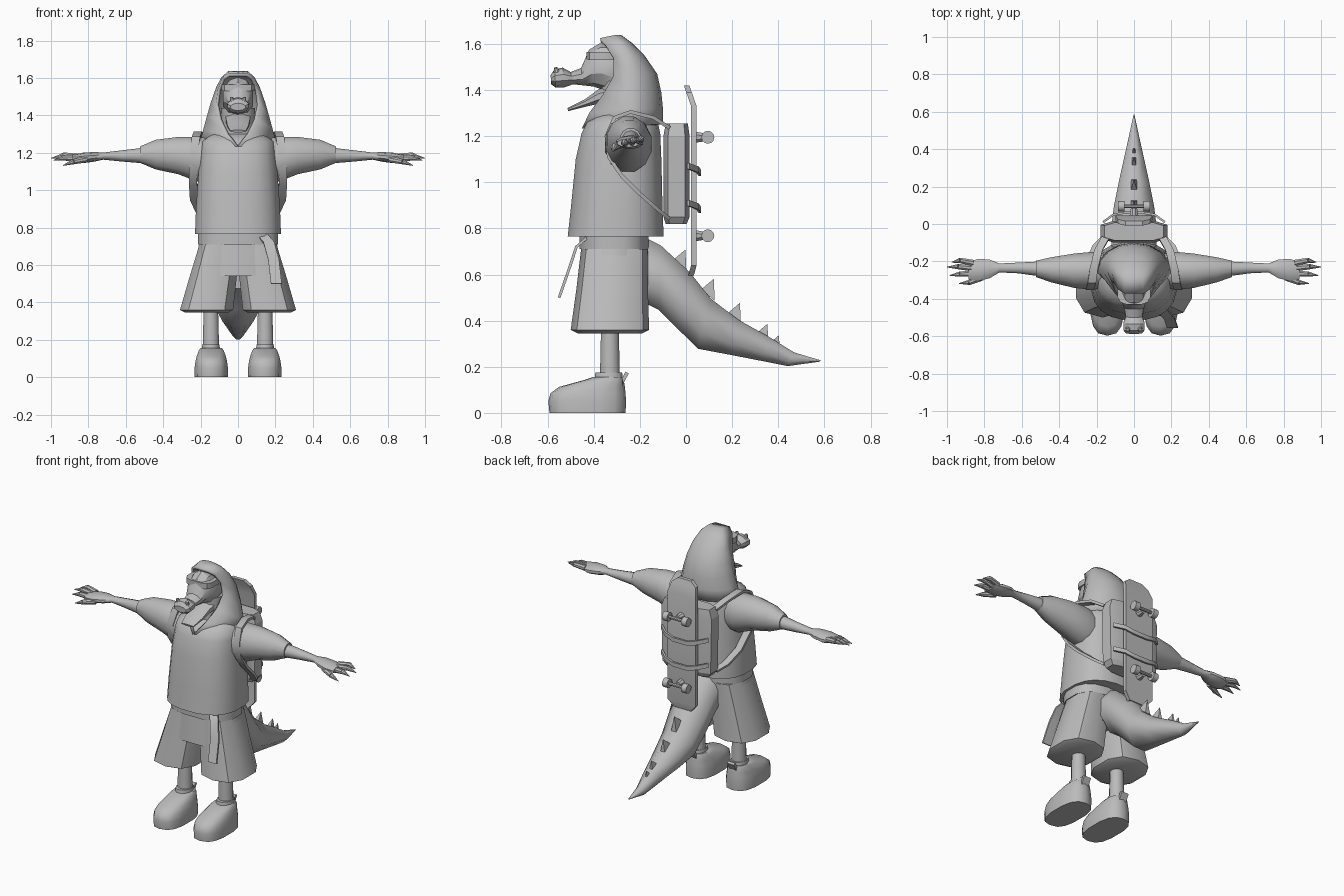
import bpy, bmesh, math
from mathutils import Vector as V

grey = bpy.data.materials.new("plain grey")
grey.diffuse_color = (0.5, 0.5, 0.5, 1)


def finish(name, bm, mirror=False, smooth=40):
    bmesh.ops.recalc_face_normals(bm, faces=bm.faces)
    me = bpy.data.meshes.new(name)
    bm.to_mesh(me)
    bm.free()
    me.materials.append(grey)
    ob = bpy.data.objects.new(name, me)
    bpy.context.collection.objects.link(ob)
    if mirror:
        ob.modifiers.new("mirror", 'MIRROR').use_mirror_merge = False
    bpy.ops.object.select_all(action='DESELECT')
    ob.select_set(True)
    bpy.context.view_layer.objects.active = ob
    bpy.ops.object.shade_smooth_by_angle(angle=math.radians(smooth))
    return ob


def skin(bm, rows, closed=True, caps=True):
    """Bridge rows of points; optionally close each row and cap both ends."""
    rows = [[bm.verts.new(p) for p in r] for r in rows]
    n = len(rows[0])
    for a, b in zip(rows, rows[1:]):
        for i in range(n if closed else n - 1):
            j = (i + 1) % n
            bm.faces.new((a[i], a[j], b[j], b[i]))
    if caps:
        bm.faces.new(rows[0])
        bm.faces.new(rows[-1])
    return rows


def oval(c, u, v, n, e):
    f = lambda t: math.copysign(abs(t) ** e, t) if abs(t) > 1e-6 else 0
    return [c + u * f(math.cos(a)) + v * f(math.sin(a))
            for a in (2 * math.pi * (i + .5) / n for i in range(n))]


def side_loft(name, rings, n=12, e=1.0, mirror=False, smooth=40):
    """Rings given by two side-profile points (y, z), centre x, half width."""
    bm = bmesh.new()
    skin(bm, [oval(V((cx, (y1 + y2) / 2, (z1 + z2) / 2)), V((w, 0, 0)),
                   V((0, (y2 - y1) / 2, (z2 - z1) / 2)), n, e)
              for y1, z1, y2, z2, cx, w in rings])
    return finish(name, bm, mirror, smooth)


def level_loft(name, rings, **k):
    """Horizontal rings: z, front y, back y, centre x, half width."""
    return side_loft(name, [(f, z, b, z, cx, w) for z, f, b, cx, w in rings], **k)


def arm_loft(name, rings, n=12):
    """Rings across x: x, y, z, y radius, z radius."""
    bm = bmesh.new()
    skin(bm, [oval(V((x, y, z)), V((0, a, 0)), V((0, 0, b)), n, 1)
              for x, y, z, a, b in rings])
    return finish(name, bm, True)


def ribbon(name, pts, wide, thick, mirror=False):
    bm, rows = bmesh.new(), []
    pts, wide = [V(p) for p in pts], V(wide)
    for i, p in enumerate(pts):
        t = pts[min(i + 1, len(pts) - 1)] - pts[max(i - 1, 0)]
        nrm = t.cross(wide).normalized() * thick
        rows.append([p + wide + nrm, p - wide + nrm, p - wide - nrm, p + wide - nrm])
    skin(bm, rows)
    return finish(name, bm, mirror)


def rod(name, p, q, r, n=12, r2=None, mirror=False):
    p, q = V(p), V(q)
    d = (q - p).normalized()
    u = d.orthogonal().normalized()
    w = d.cross(u)
    bm = bmesh.new()
    skin(bm, [oval(p, u * r, w * r, n, 1),
              oval(q, u * (r if r2 is None else r2), w * (r if r2 is None else r2), n, 1)])
    return finish(name, bm, mirror)


# Clothing on the body
level_loft("shirt", [(.765, -.515, -.095, 0, .232), (.9, -.50, -.10, 0, .227),
                     (1.1, -.48, -.105, 0, .213), (1.21, -.455, -.11, 0, .202),
                     (1.26, -.43, -.12, 0, .192), (1.30, -.37, -.16, 0, .14)],
           n=20, e=.8)
level_loft("belt", [(.71, -.465, -.16, 0, .218), (.775, -.465, -.16, 0, .218)], n=16, e=.75)
level_loft("shorts_hip", [(.54, -.47, -.165, 0, .25), (.72, -.455, -.165, 0, .212)],
           n=12, e=.75)
level_loft("shorts_leg", [(.345, -.47, -.19, .168, .12), (.36, -.50, -.16, .168, .148),
                          (.54, -.475, -.165, .132, .131), (.71, -.455, -.165, .105, .105)],
           n=10, e=.8, mirror=True)
ribbon("belt_end", [(.13, -.43, .76), (.165, -.475, .72), (.19, -.505, .63),
                    (.205, -.55, .50)], (.029, 0, 0), .006)

# Sleeves, arms, hands
arm_loft("sleeve", [(.14, -.25, 1.16, .09, .12), (.22, -.25, 1.165, .105, .123),
                    (.32, -.25, 1.185, .095, .103), (.44, -.245, 1.19, .07, .082),
                    (.525, -.24, 1.19, .045, .045)])
arm_loft("arm", [(.5, -.24, 1.185, .042, .042), (.62, -.235, 1.183, .03, .03),
                 (.72, -.235, 1.182, .025, .019), (.77, -.24, 1.178, .052, .026),
                 (.83, -.245, 1.172, .062, .028), (.885, -.25, 1.17, .05, .018)], n=10)
for i, (a, b, c) in enumerate([((.86, -.208, 1.178), (.93, -.195, 1.188), (.975, -.205, 1.178)),
                               ((.87, -.235, 1.175), (.94, -.228, 1.182), (1.0, -.23, 1.17)),
                               ((.87, -.265, 1.17), (.93, -.268, 1.172), (.985, -.275, 1.16)),
                               ((.81, -.285, 1.165), (.88, -.312, 1.152), (.935, -.318, 1.132))]):
    rod(f"finger_{i}", a, b, .018, 8, .015, True)
    rod(f"claw_{i}", b, c, .015, 8, .002, True)

# Legs and shoes
level_loft("shin", [(.14, -.375, -.285, .145, .046), (.36, -.37, -.29, .145, .04)], mirror=True)
level_loft("shoe", [(0, -.592, -.262, .143, .09), (.05, -.597, -.26, .143, .091),
                    (.085, -.588, -.262, .143, .086), (.113, -.55, -.265, .143, .079),
                    (.143, -.44, -.27, .143, .068), (.155, -.405, -.275, .143, .058)],
           n=14, e=.75, mirror=True)
level_loft("shoe_cuff", [(.14, -.40, -.27, .145, .052), (.175, -.395, -.275, .145, .047)],
           mirror=True)
ribbon("heel_tab", [(.143, -.285, .12), (.143, -.255, .175)], (.025, 0, 0), .008, True)

# Tail with a row of spikes
side_loft("tail", [(-.17, .77, -.17, .46, 0, .12), (-.11, .74, -.12, .435, 0, .13),
                   (.02, .62, -.04, .355, 0, .13), (.11, .505, .05, .268, 0, .118),
                   (.23, .41, .20, .243, 0, .09), (.36, .335, .34, .218, 0, .058),
                   (.47, .265, .44, .20, 0, .032), (.585, .228, .58, .222, 0, .003)],
          n=8, e=1.1, smooth=50)
for i, (y, z, s) in enumerate([(-.025, .645, .062), (.095, .51, .07), (.21, .41, .066),
                               (.335, .335, .05), (.39, .30, .036)]):
    bm = bmesh.new()
    skin(bm, [oval(V((0, y, z)), V((s * .35, 0, 0)), V((0, s * .6, -s * .5)), 4, 1),
              oval(V((0, y + s * .35, z + s)), V((.001, 0, 0)), V((0, .001, 0)), 4, 1)])
    finish(f"tail_spike_{i}", bm)

# Reptile head: skull with long snout, open jaw, brow band
side_loft("head", [(-.2, 1.54, -.2, 1.42, 0, .06), (-.32, 1.605, -.3, 1.37, 0, .085),
                   (-.37, 1.605, -.36, 1.40, 0, .085), (-.42, 1.575, -.40, 1.415, 0, .07),
                   (-.455, 1.495, -.445, 1.42, 0, .054), (-.50, 1.478, -.49, 1.425, 0, .046),
                   (-.535, 1.497, -.525, 1.412, 0, .06), (-.57, 1.49, -.565, 1.41, 0, .06),
                   (-.587, 1.465, -.585, 1.425, 0, .042)], n=10, smooth=30)
side_loft("lower_jaw", [(-.30, 1.43, -.28, 1.34, 0, .075), (-.38, 1.405, -.37, 1.34, 0, .07),
                        (-.44, 1.36, -.44, 1.325, 0, .062), (-.515, 1.322, -.51, 1.308, 0, .045)],
          n=8, smooth=30)
level_loft("brow_band", [(1.53, -.432, -.28, 0, .09), (1.565, -.432, -.28, 0, .09)],
           n=12, e=.6)
rod("nostril", (.03, -.56, 1.475), (.035, -.565, 1.497), .016, 8, .008, True)
rod("neck", (0, -.28, 1.24), (0, -.28, 1.44), .09)

# Hood: horseshoe rows (front z, front y, opening half width, z, mid y, back y, half width)
bm = bmesh.new()
rows = []
for zf, yf, ow, z, ym, yb, w in [(1.232, -.452, .006, 1.25, -.26, -.10, .205),
                                 (1.30, -.42, .062, 1.32, -.26, -.10, .187),
                                 (1.38, -.36, .10, 1.39, -.25, -.107, .168),
                                 (1.46, -.315, .118, 1.47, -.25, -.125, .145),
                                 (1.54, -.315, .108, 1.55, -.255, -.18, .117),
                                 (1.60, -.35, .085, 1.605, -.28, -.235, .088),
                                 (1.625, -.372, .05, 1.638, -.31, -.28, .05)]:
    arc = [V((w * math.sin(a), ym + (yb - ym) * math.cos(a), z))
           for a in (math.pi * (i / 8 - .5) for i in range(9))]
    rows.append([V((-ow, yf, zf))] + arc + [V((ow, yf, zf))])
top = skin(bm, rows, closed=False, caps=False)[-1]
bm.faces.new(top)
hood = finish("hood", bm, smooth=50)
sol = hood.modifiers.new("cloth", 'SOLIDIFY')
sol.thickness, sol.offset = .018, -1

# Backpack and shoulder straps
level_loft("backpack", [(.82, -.09, .005, 0, .155), (.85, -.10, .018, 0, .178),
                        (1.2, -.10, .018, 0, .185), (1.255, -.09, .01, 0, .165)],
           n=8, e=.5, smooth=20)
ribbon("shoulder_strap", [(.15, -.07, 1.235), (.19, -.14, 1.28), (.215, -.24, 1.305),
                          (.225, -.31, 1.28), (.235, -.345, 1.2), (.24, -.335, 1.11),
                          (.24, -.28, 1.03), (.235, -.2, .95), (.2, -.12, .88),
                          (.15, -.07, .84)], (.022, 0, 0), .008, True)

# Skateboard carried on the pack
bm = bmesh.new()
skin(bm, [[V((sx * w, y + t, z)) for sx, t in ((-1, -.012), (1, -.012), (1, .012), (-1, .012))]
          for z, y, w in [(.595, .022, .06), (.64, .034, .1), (1.33, .034, .1),
                          (1.39, .013, .085), (1.42, .003, .045)]])
finish("skateboard_deck", bm, smooth=20)
for tag, z in (("top", 1.195), ("bottom", .768)):
    rod(f"truck_base_{tag}", (0, .04, z), (0, .085, z), .026, 8, .018)
    rod(f"axle_{tag}", (-.08, .095, z), (.08, .095, z), .01, 8)
    rod(f"wheel_{tag}", (.05, .095, z), (.085, .095, z), .028, 12, mirror=True)

# Bands tying the board to the pack
for tag, z in (("upper", 1.05), ("lower", .89)):
    ribbon(f"band_{tag}", [(-.165, .01, z + .02), (-.11, .05, z + .005), (-.05, .06, z - .01),
                           (.05, .06, z - .01), (.11, .05, z + .005), (.165, .01, z + .02)],
           (0, 0, .013), .006)
